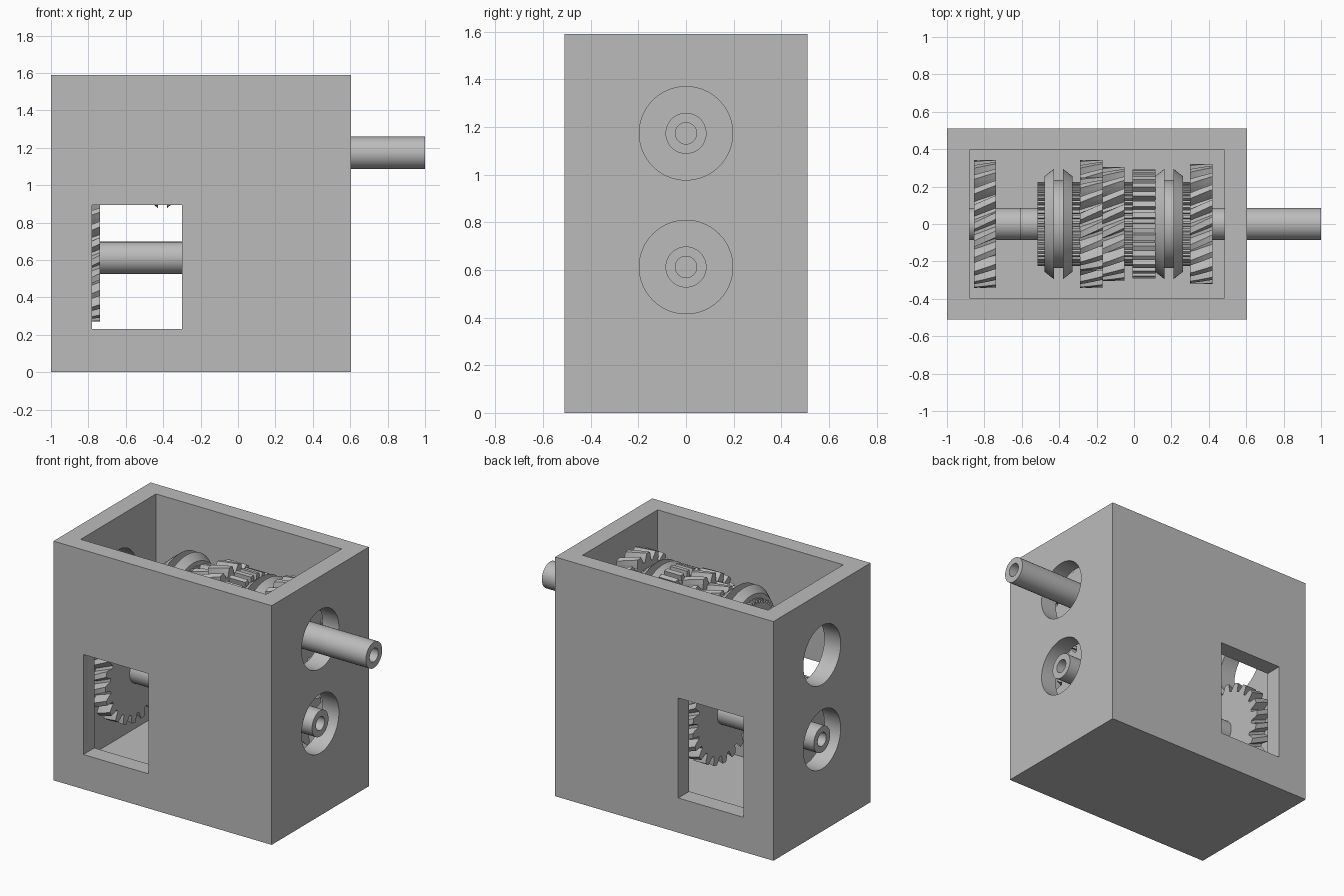
import bpy, bmesh, math
from mathutils import Vector

cube = bpy.data.objects.get("Cube")
if cube:
    bpy.data.objects.remove(cube, do_unlink=True)

steel = bpy.data.materials.new("steel_grey")
steel.use_nodes = True
GREY = (0.5, 0.5, 0.5, 1)
steel.diffuse_color = GREY
steel.node_tree.nodes["Principled BSDF"].inputs["Base Color"].default_value = GREY

UPPER, LOWER = 1.173, 0.612   # shaft heights


def finish(bm, name, smooth=True):
    bmesh.ops.recalc_face_normals(bm, faces=bm.faces)
    mesh = bpy.data.meshes.new(name)
    bm.to_mesh(mesh)
    bm.free()
    mesh.materials.append(steel)
    obj = bpy.data.objects.new(name, mesh)
    bpy.context.collection.objects.link(obj)
    bpy.ops.object.select_all(action='DESELECT')
    obj.select_set(True)
    bpy.context.view_layer.objects.active = obj
    if smooth:
        bpy.ops.object.shade_smooth_by_angle()
    return obj


def loft(name, rings, smooth=True):
    """Skin matching point rings and cap both ends."""
    bm = bmesh.new()
    loops = [[bm.verts.new(p) for p in ring] for ring in rings]
    n = len(loops[0])
    for a, b in zip(loops, loops[1:]):
        for i in range(n):
            j = (i + 1) % n
            bm.faces.new((a[i], a[j], b[j], b[i]))
    bm.faces.new(loops[0])
    bm.faces.new(loops[-1])
    return finish(bm, name, smooth)


def turned(name, z, profile, sides=64):
    """Turn (x, radius) points about an axis along x."""
    angles = [math.tau * i / sides for i in range(sides)]
    return loft(name, [[(x, r * math.cos(a), z + r * math.sin(a)) for a in angles]
                       for x, r in profile])


def gear(name, z, x0, x1, radius, teeth, depth, helix=25):
    """Toothed wheel along x; helix is the tooth slant in degrees."""
    twist = -(x1 - x0) * math.tan(math.radians(helix)) / radius
    steps = 5 if helix else 1
    # fraction of tooth pitch, fraction of tooth height
    tooth = [(0.0, 0), (0.22, 0), (0.32, 0.5), (0.43, 1), (0.79, 1), (0.9, 0.5)]
    if not helix:
        tooth = [(0.0, 0), (0.42, 0), (0.47, 1), (0.95, 1)]
    rings = []
    for s in range(steps + 1):
        t = s / steps
        ring = []
        for k in range(teeth):
            for f, h in tooth:
                a = math.tau * (k + f) / teeth + twist * t
                r = radius - depth * (1 - h)
                ring.append((x0 + (x1 - x0) * t, r * math.cos(a), z + r * math.sin(a)))
        rings.append(ring)
    return loft(name, rings, False)


def box(name, low, high):
    bm = bmesh.new()
    bmesh.ops.create_cube(bm, size=1)
    low, high = Vector(low), Vector(high)
    for v in bm.verts:
        v.co = (low + high) / 2 + v.co * (high - low)
    return finish(bm, name, False)


# Open-topped housing with cavity, side windows and bearing holes
housing = box("housing", (-1, -0.51, 0), (0.605, 0.51, 1.59))
cutters = [
    box("cavity_cutter", (-0.88, -0.395, 0.115), (0.485, 0.395, 1.8)),
    box("window_cutter", (-0.78, -0.8, 0.23), (-0.3, 0.8, 0.895)),
    turned("upper_hole_cutter", UPPER, [(-1.2, 0.196), (0.8, 0.196)]),
    turned("lower_hole_cutter", LOWER, [(-1.2, 0.196), (0.8, 0.196)]),
]
for cutter in cutters:
    cutter.hide_render = True
    mod = housing.modifiers.new("cut", 'BOOLEAN')
    mod.operation = 'DIFFERENCE'
    mod.solver = 'EXACT'
    mod.object = cutter
    bpy.context.view_layer.objects.active = housing
    bpy.ops.object.modifier_apply(modifier=mod.name)
    bpy.data.objects.remove(cutter, do_unlink=True)
for poly in housing.data.polygons:
    poly.use_smooth = False
bpy.ops.object.select_all(action='DESELECT')
housing.select_set(True)
bpy.ops.object.shade_smooth_by_angle()


# Shafts with a blind bore in each end
def shaft(name, z, x0, x1, r=0.086, bore=0.045, deep=0.25):
    turned(name, z, [(x0 + deep, bore), (x0, bore), (x0, r),
                     (x1, r), (x1, bore), (x1 - deep, bore)], 48)


shaft("output_shaft", UPPER, -0.61, 1.0)
shaft("counter_shaft", LOWER, -1.0, 0.605)

# Helical gears: lower shaft, then upper shaft
gear("counter_drive_gear", LOWER, -0.855, -0.737, 0.342, 22, 0.055)
gear("counter_third_gear", LOWER, -0.29, -0.168, 0.342, 22, 0.055)
gear("counter_second_gear", LOWER, -0.168, -0.05, 0.295, 20, 0.055)
gear("counter_reverse_gear", LOWER, -0.008, 0.115, 0.2, 16, 0.045, 0)
gear("counter_first_gear", LOWER, 0.3, 0.42, 0.275, 18, 0.055)
gear("output_third_gear", UPPER, -0.29, -0.168, 0.25, 16, 0.055)
gear("output_second_gear", UPPER, -0.168, -0.05, 0.305, 20, 0.055)
gear("output_first_gear", UPPER, 0.3, 0.42, 0.322, 21, 0.055)

# Sliding sleeves with a fork groove between two bevelled flanges
for name, x in (("front_sleeve", -0.404), ("rear_sleeve", 0.187)):
    half = [(0.075, 0.255), (0.024, 0.295), (0.024, 0.236)]
    profile = [(x - d, r) for d, r in half] + [(x + d, r) for d, r in reversed(half)]
    turned(name, UPPER, profile)

# Straight-cut reverse ring on the rear sleeve
gear("reverse_ring", UPPER, -0.008, 0.115, 0.292, 30, 0.04, 0)

# Fine dog-clutch rings beside the sleeves
for i, (a, b) in enumerate([(-0.515, -0.475), (-0.335, -0.29),
                            (-0.05, -0.008), (0.255, 0.3)]):
    gear(f"dog_ring_{i + 1}", UPPER, a, b, 0.225, 48, 0.02, 0)
